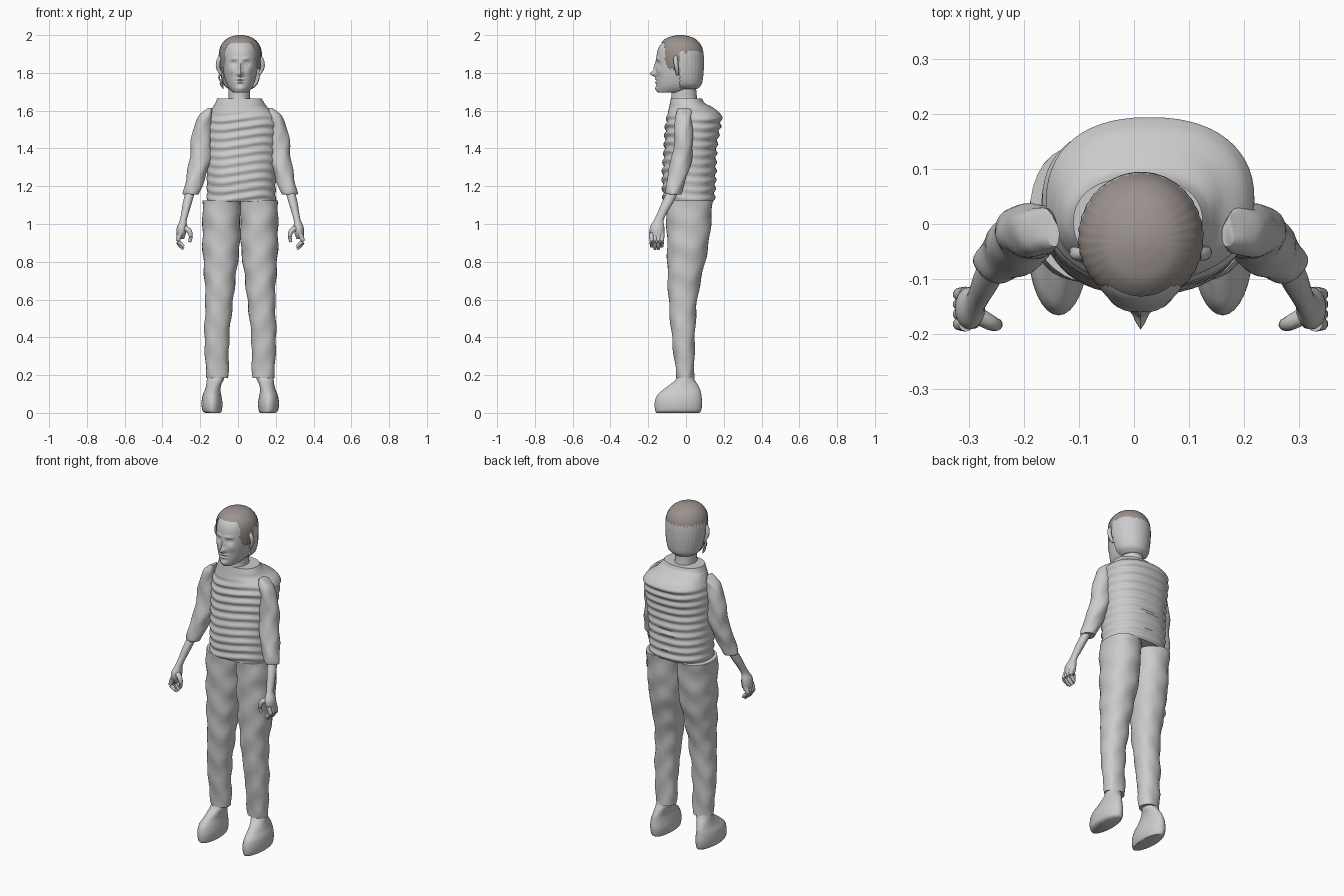
import bpy, bmesh, math
from mathutils import Vector

cube = bpy.data.objects.get("Cube")
if cube:
    bpy.data.objects.remove(cube)

AXIS = 0.012  # the figure stands slightly off centre


def material(name, rgb):
    m = bpy.data.materials.new(name)
    m.use_nodes = True
    m.diffuse_color = (*rgb, 1)
    m.node_tree.nodes["Principled BSDF"].inputs["Base Color"].default_value = (*rgb, 1)
    return m


GREY = material("plain grey", (0.6, 0.6, 0.6))
BROWN = material("hair brown", (0.33, 0.29, 0.27))


def spline(rows, steps):
    """Smoothly interpolate between cross-section rows."""
    out = []
    for i in range(len(rows) - 1):
        p = [rows[max(i - 1, 0)], rows[i], rows[i + 1], rows[min(i + 2, len(rows) - 1)]]
        for k in range(steps):
            t = k / steps
            out.append([b + t / 2 * (c - a + t * (2*a - 5*b + 4*c - d + t * (3*(b - c) + d - a)))
                        for a, b, c, d in zip(*p)])
    return out + [list(rows[-1])]


def finish(name, bm, mats=(GREY,), angle=50):
    bmesh.ops.recalc_face_normals(bm, faces=bm.faces[:])
    me = bpy.data.meshes.new(name)
    bm.to_mesh(me)
    bm.free()
    for m in mats:
        me.materials.append(m)
    ob = bpy.data.objects.new(name, me)
    bpy.context.collection.objects.link(ob)
    bpy.ops.object.select_all(action="DESELECT")
    ob.select_set(True)
    bpy.context.view_layer.objects.active = ob
    bpy.ops.object.shade_smooth_by_angle(angle=math.radians(angle))
    return ob


def loft(name, rows, side=0, steps=5, n=32, power=2.0, shape=None, paint=None, keep=None):
    """Stack rings given as (z, x0, x1, y0, y1); side mirrors about the body axis."""
    bm = bmesh.new()
    rings = []
    for z, x0, x1, y0, y1 in spline(rows, steps):
        ring = []
        for k in range(n):
            a = math.tau * k / n
            c, s = math.cos(a), math.sin(a)
            c = math.copysign(abs(c) ** (2 / power), c)
            s = math.copysign(abs(s) ** (2 / power), s)
            v = Vector(((x0 + x1 + (x1 - x0) * c) / 2, (y0 + y1 + (y1 - y0) * s) / 2, z))
            if shape:
                v = shape(v, a)
            if side:
                v.x = AXIS + side * v.x
            ring.append(bm.verts.new(v))
        rings.append(ring)
    for lo, hi in zip(rings, rings[1:]):
        for k in range(n):
            j = (k + 1) % n
            bm.faces.new((lo[k], lo[j], hi[j], hi[k]))
    bm.faces.new(rings[0][::-1])
    bm.faces.new(rings[-1])
    if keep:
        bad = [f for f in bm.faces if not keep(f.calc_center_median())]
        bmesh.ops.delete(bm, geom=bad, context="FACES")
    if paint:
        for f in bm.faces:
            f.material_index = paint(f.calc_center_median())
    return finish(name, bm, (GREY, BROWN) if paint else (GREY,))


def tube(name, points, side=1, mat=GREY):
    """Tapered tube through (x, y, z, radius) points."""
    bm = bmesh.new()
    path = spline(points, 4)
    rings = []
    for i, p in enumerate(path):
        a, b = path[max(i - 1, 0)], path[min(i + 1, len(path) - 1)]
        d = Vector(b[:3]) - Vector(a[:3])
        q = d.to_track_quat("Z", "Y")
        rings.append([])
        for k in range(10):
            t = math.tau * k / 10
            v = Vector(p[:3]) + q @ Vector((math.cos(t), math.sin(t), 0)) * p[3]
            v.x = AXIS + side * v.x
            rings[-1].append(bm.verts.new(v))
    for lo, hi in zip(rings, rings[1:]):
        for k in range(10):
            j = (k + 1) % 10
            bm.faces.new((lo[k], lo[j], hi[j], hi[k]))
    bm.faces.new(rings[0])
    bm.faces.new(rings[-1])
    return finish(name, bm, (mat,), 70)


# Jumper with horizontal folds, strongest at front and back
def folds(v, a):
    fade = max(0, min(1, (1.6 - v.z) / 0.06))
    wave = math.sin(math.tau * v.z / 0.047 + 1.3 * math.sin(2 * a) + 0.8 * math.cos(3 * a))
    v.y += math.sin(a) * fade * 0.006 * wave
    v.x += math.cos(a) * fade * 0.003 * wave
    return v


loft("jumper", [(1.12, -.165, .2, -.12, .15), (1.25, -.165, .2, -.125, .158),
                (1.4, -.165, .21, -.115, .163), (1.52, -.165, .217, -.108, .183),
                (1.575, -.155, .21, -.1, .188), (1.615, -.135, .16, -.09, .145),
                (1.64, -.12, .14, -.085, .1), (1.665, -.11, .125, -.08, .085)],
     steps=14, n=56, power=2.3, shape=folds)


# Soft cloth wrinkles for sleeves and trousers
def wrinkles(v, a):
    v.x += 0.003 * math.sin(45 * v.z + 2 * a)
    v.y += 0.003 * math.sin(38 * v.z - 3 * a)
    return v


for side, word in ((1, "left"), (-1, "right")):
    # Trouser leg
    loft(word + "_trouser_leg",
         [(.185, .062, .18, -.05, .043), (.4, .058, .19, -.075, .047), (.6, .037, .185, -.092, .06),
          (.75, .02, .192, -.098, .09), (.88, .003, .2, -.1, .118), (1.0, 0, .2, -.103, .132),
          (1.125, 0, .2, -.105, .142)], side, 6, power=2.2, shape=wrinkles)
    # Shoe with a flat sole
    loft(word + "_shoe",
         [(0, .105, .185, -.155, .07), (.012, .098, .2, -.163, .08), (.05, .094, .205, -.166, .086),
          (.09, .1, .2, -.155, .082), (.12, .105, .188, -.125, .076), (.15, .1, .18, -.085, .062),
          (.175, .088, .177, -.055, .046), (.21, .08, .172, -.04, .035)], side, 4)
    # Sleeve
    loft(word + "_sleeve",
         [(1.155, .22, .298, -.1, -.03), (1.17, .212, .302, -.106, -.022), (1.25, .185, .285, -.1, .005),
          (1.36, .15, .267, -.075, .033), (1.48, .15, .256, -.06, .035), (1.56, .148, .225, -.06, .033),
          (1.595, .15, .195, -.05, .03), (1.615, .15, .168, -.04, .015)], side, 5, shape=wrinkles)
    # Forearm and palm
    loft(word + "_forearm",
         [(.92, .298, .335, -.175, -.12), (.95, .288, .338, -.19, -.115), (.985, .283, .335, -.19, -.115),
          (1.02, .283, .32, -.17, -.118), (1.06, .272, .312, -.15, -.1), (1.11, .257, .304, -.13, -.07),
          (1.17, .24, .29, -.1, -.04)], side, 5, 20)
    # Curled fingers and thumb
    for i in range(4):
        y, drop = -.182 + i * .018, .012 * abs(i - 1.5)
        tube(f"{word}_finger_{i + 1}",
             [(.318, y, .95, .014), (.33, y, .91, .012), (.318, y, .88 + drop, .011),
              (.3, y, .862 + drop, .008)], side)
    tube(word + "_thumb", [(.3, -.165, .98, .016), (.272, -.18, .965, .014),
                           (.262, -.183, .935, .011), (.268, -.18, .905, .008)], side)

# Neck
loft("neck", [(1.63, -.06, .08, -.085, .07), (1.66, -.052, .066, -.08, .06), (1.7, -.05, .064, -.075, .055),
              (1.78, -.05, .064, -.07, .05)], n=28)

# Face relief: (x offset, z, x spread, z spread, depth), negative depth stands out
RELIEF = [(0, 1.795, .013, .014, -.03), (0, 1.825, .009, .03, -.012), (.035, 1.85, .017, .012, .013),
          (.035, 1.849, .009, .006, -.007), (0, 1.767, .022, .0045, -.008), (0, 1.75, .019, .005, -.009),
          (0, 1.758, .022, .003, .004), (0, 1.717, .02, .013, -.008), (.03, 1.875, .02, .007, -.005),
          (.045, 1.81, .016, .018, -.005)]


def face(v, a):
    if v.y < -.04:
        x, z = abs(v.x - AXIS), v.z
        v.y += sum(d * math.exp(-((x - u) / su) ** 2 - ((z - w) / sw) ** 2) for u, w, su, sw, d in RELIEF)
    return v


loft("head", [(1.695, -.02, .044, -.145, -.06), (1.703, -.035, .06, -.153, .02), (1.73, -.055, .08, -.156, .055),
              (1.77, -.07, .094, -.157, .07), (1.82, -.079, .103, -.159, .078), (1.87, -.083, .107, -.158, .082),
              (1.92, -.08, .104, -.15, .078), (1.955, -.066, .09, -.13, .06), (1.98, -.04, .064, -.09, .03)],
     steps=10, n=80, power=2.1, shape=face)


# Hair: brown crown and temples, plain nape
def strands(v, a):
    k = 1 + 0.012 * math.sin(34 * a)
    return Vector((AXIS + (v.x - AXIS) * k, v.y, v.z))


def is_hair(c):
    edge = 0.006 * math.sin(c.x * 260 + c.y * 190)
    if c.y > -.035:
        return True
    hairline = -.112 + .55 * max(0, c.z - 1.965)
    return c.z > 1.82 + edge and (c.y > hairline or c.z > 1.96) and (c.y > -.112 or c.z > 1.94)


def hair_colour(c):
    edge = 0.008 * math.sin(c.x * 300 + c.y * 210)
    return int(c.z > 1.91 + edge or (c.y < -.035 and c.z > 1.8))


loft("hair", [(1.715, -.05, .075, -.06, .06), (1.74, -.078, .102, -.09, .083), (1.79, -.092, .118, -.12, .092),
              (1.85, -.1, .125, -.14, .095), (1.91, -.1, .125, -.145, .092), (1.95, -.087, .112, -.137, .078),
              (1.98, -.06, .085, -.11, .05), (1.994, -.03, .055, -.075, .015), (2.0, -.004, .028, -.045, -.015)],
     steps=8, n=96, shape=strands, paint=hair_colour, keep=is_hair)

# Ears and the loose locks beside the face
for side, word in ((1, "left"), (-1, "right")):
    tube(word + "_side_lock", [(.09, -.05, 1.9, .008), (.112, -.055, 1.87, .012), (.118, -.05, 1.83, .011),
                               (.1, -.045, 1.79, .007)], side)
for i in range(2):
    tube(f"loose_strand_{i + 1}", [(.1, -.04, 1.81, .006), (.113 - i * .02, -.05, 1.775, .005),
                                   (.096 + i * .01, -.05, 1.745, .004), (.09, -.045, 1.715, .002)], -1)
